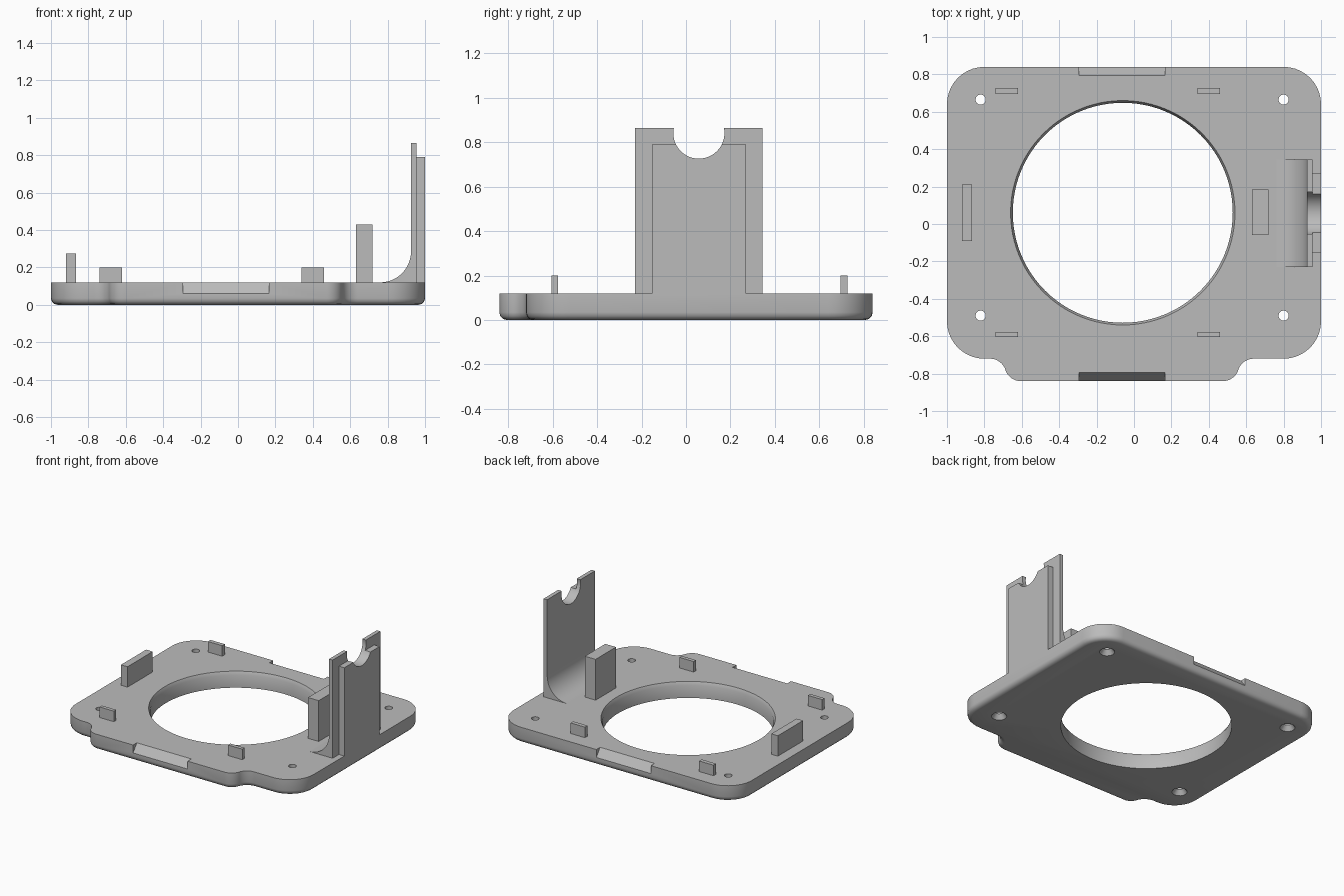
import bpy, bmesh, math
from mathutils import Matrix

cube = bpy.data.objects.get("Cube")
if cube:
    bpy.data.objects.remove(cube)

grey = bpy.data.materials.new("plain grey")
grey.use_nodes = True
GREY = (0.5, 0.5, 0.5, 1)
grey.diffuse_color = GREY
grey.node_tree.nodes["Principled BSDF"].inputs["Base Color"].default_value = GREY

TOP = 0.12


def finish(name, bm):
    bmesh.ops.recalc_face_normals(bm, faces=bm.faces)
    mesh = bpy.data.meshes.new(name)
    bm.to_mesh(mesh)
    bm.free()
    mesh.materials.append(grey)
    ob = bpy.data.objects.new(name, mesh)
    bpy.context.collection.objects.link(ob)
    return ob


def box(name, x, y, z):
    bm = bmesh.new()
    bmesh.ops.create_cube(bm, size=1)
    for v in bm.verts:
        v.co = [r[0] if c < 0 else r[1] for c, r in zip(v.co, (x, y, z))]
    return finish(name, bm)


def arc(cx, cy, r, start, end, n=10):
    angles = [math.radians(start + (end - start) * i / n) for i in range(n + 1)]
    return [(cx + r * math.cos(a), cy + r * math.sin(a)) for a in angles]


def prism(name, points, depth, soft=0):
    """Extrude a 2D outline along its third axis."""
    bm = bmesh.new()
    base = bm.faces.new([bm.verts.new(p) for p in points])
    rim = list(base.edges)
    ext = bmesh.ops.extrude_face_region(bm, geom=[base], use_keep_orig=True)
    moved = [g for g in ext["geom"] if isinstance(g, bmesh.types.BMVert)]
    bmesh.ops.translate(bm, verts=moved, vec=depth)
    if soft:
        bmesh.ops.bevel(bm, geom=rim, offset=soft, segments=3, profile=0.5,
                        affect='EDGES')
    return finish(name, bm)


def lathe(name, rings, place, n=48):
    """Closed round solid from (radius, height) rings."""
    bm = bmesh.new()
    loops = [[bm.verts.new((x, y, z)) for x, y in arc(0, 0, r, 0, 360, n)[:-1]]
             for r, z in rings]
    for a, b in zip(loops, loops[1:]):
        for i in range(n):
            j = (i + 1) % n
            bm.faces.new((a[i], a[j], b[j], b[i]))
    bm.faces.new(loops[0])
    bm.faces.new(loops[-1])
    bm.transform(place)
    return finish(name, bm)


def activate(ob):
    bpy.ops.object.select_all(action='DESELECT')
    ob.select_set(True)
    bpy.context.view_layer.objects.active = ob


def cut(ob, cutter):
    mod = ob.modifiers.new("cut", 'BOOLEAN')
    mod.operation = 'DIFFERENCE'
    mod.solver = 'EXACT'
    mod.object = cutter
    activate(ob)
    bpy.ops.object.modifier_apply(modifier=mod.name)


def remove(ob):
    bpy.data.objects.remove(ob)


def smooth(ob):
    activate(ob)
    bpy.ops.object.shade_smooth_by_angle(angle=math.radians(32))


# Base plate: rounded rectangle with a front tab
R, S = 0.2, 0.087
outline = (arc(-0.605, -0.753, S, 198, 270) + arc(0.475, -0.753, S, 270, 342)
           + arc(0.64, -0.807, S, 162, 90)[1:]
           + arc(0.8, -0.52, R, 270, 360) + arc(0.8, 0.64, R, 0, 90)
           + arc(-0.8, 0.64, R, 90, 180) + arc(-0.8, -0.52, R, 180, 270)
           + arc(-0.77, -0.807, S, 90, 18)[:-1])
plate = prism("base_plate", [(x, y, 0) for x, y in outline], (0, 0, TOP), 0.035)

# Large opening with a chamfered upper rim
hole = lathe("opening_cutter",
             [(0.588, -0.1), (0.588, 0.095), (0.6, TOP), (0.612, 0.145)],
             Matrix.Translation((-0.06, 0.06, 0)), 96)
cut(plate, hole)
remove(hole)

# Countersunk screw holes
for x in (-0.82, 0.8):
    for y in (-0.49, 0.665):
        hole = lathe("screw_cutter",
                     [(0.06, -0.01), (0.027, 0.035), (0.027, 0.2)],
                     Matrix.Translation((x, y, 0)), 24)
        cut(plate, hole)
        remove(hole)

# Sloped notches in the front and back edges
for s in (-1, 1):
    tri = [(0.795, TOP), (0.84, 0.06), (0.9, -0.02), (0.9, 0.2), (0.735, 0.2)]
    notch = prism("notch_cutter", [(-0.293, s * y, z) for y, z in tri],
                  (0.458, 0, 0))
    cut(plate, notch)
    remove(notch)
smooth(plate)

# Upright bracket with a curved foot, and its narrower outer rib
profile = ([(0.955, 0.1), (0.955, 0.865), (0.925, 0.865)]
           + arc(0.76, 0.285, 0.165, 0, -90, 16) + [(0.76, 0.1)])
bracket = prism("upright_bracket", [(x, -0.229, z) for x, z in profile],
                (0, 0.573, 0))
rib = box("bracket_rib", (0.955, 1), (-0.153, 0.27), (0.1, 0.79))

# Round cradle through bracket and rib
cradle = lathe("cradle_cutter", [(0.115, -0.3), (0.115, 0.3)],
               Matrix.Translation((0.95, 0.058, 0.841))
               @ Matrix.Rotation(math.pi / 2, 4, 'Y'))
for ob in (bracket, rib):
    cut(ob, cradle)
    smooth(ob)
remove(cradle)

# Locating blocks and small clips standing on the plate
box("tall_block", (0.63, 0.72), (-0.06, 0.185), (0.1, 0.43))
box("side_block", (-0.92, -0.865), (-0.09, 0.212), (0.1, 0.275))
for side, x in (("right", -0.74), ("left", 0.34)):
    for end, y in (("front", (-0.605, -0.577)), ("back", (0.696, 0.727))):
        box(f"{end}_{side}_clip", (x, x + 0.12), y, (0.1, 0.2))
